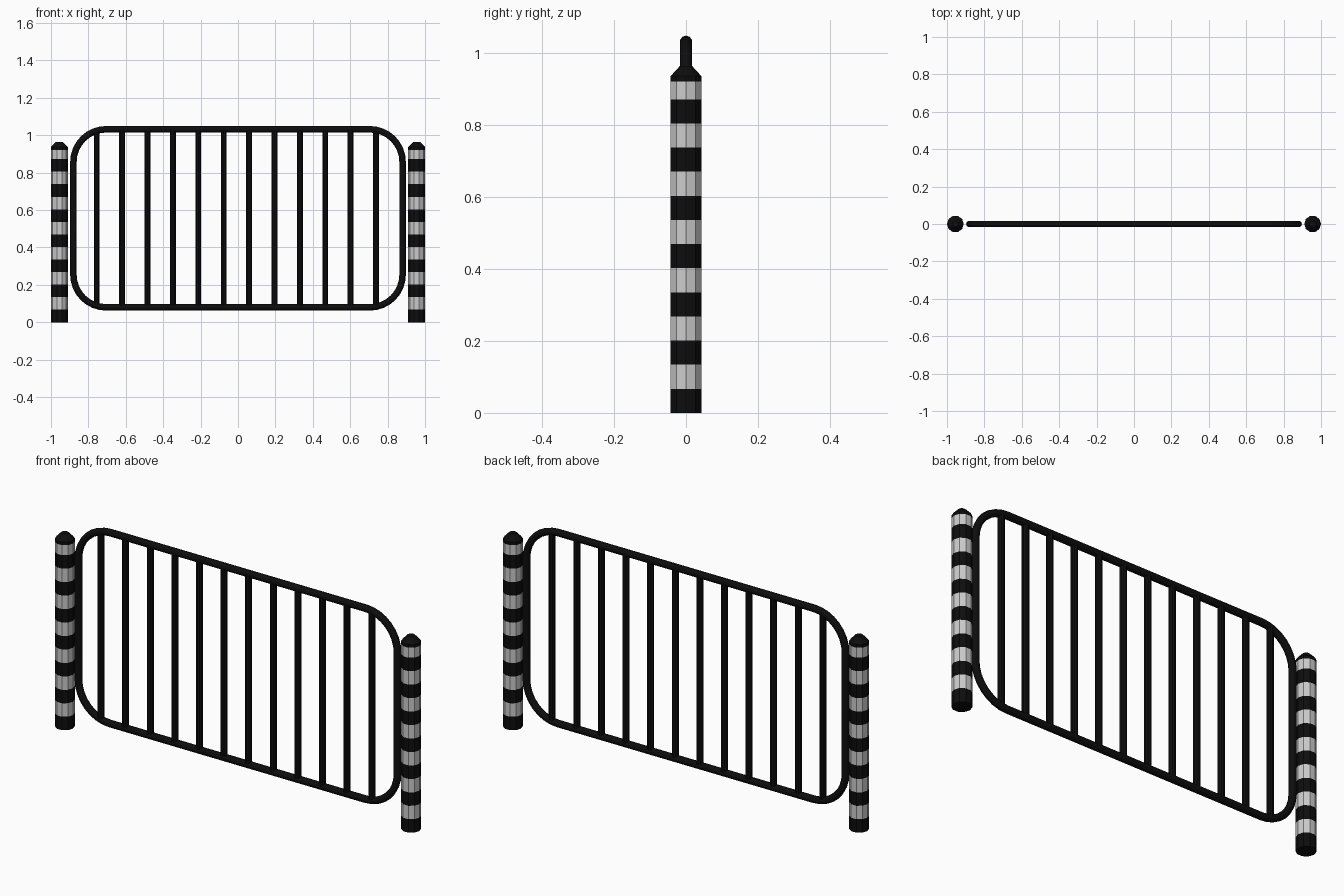
import bpy, bmesh, math

if "Cube" in bpy.data.objects:
    bpy.data.objects.remove(bpy.data.objects["Cube"])


def make_mat(name, v):
    m = bpy.data.materials.new(name)
    m.diffuse_color = (v, v, v, 1)
    m.use_nodes = True
    m.node_tree.nodes["Principled BSDF"].inputs["Base Color"].default_value = m.diffuse_color
    return m


BLACK = make_mat("black_paint", 0.004)
GREY = make_mat("grey_paint", 0.8)


def add_object(name, bm, mats):
    bmesh.ops.recalc_face_normals(bm, faces=bm.faces)
    me = bpy.data.meshes.new(name)
    bm.to_mesh(me)
    bm.free()
    for m in mats:
        me.materials.append(m)
    ob = bpy.data.objects.new(name, me)
    bpy.context.collection.objects.link(ob)
    return ob


def striped_post(name, x, sides=10, r=0.045):
    # lathe profile: (radius, z); bands alternate black and grey, cone cap on top
    band = 0.0671
    profile = [(r, i * band) for i in range(14)]
    profile += [(r, 0.922), (r, 0.937), (0.018, 0.965)]
    bm = bmesh.new()
    rings = []
    for rad, z in profile:
        rings.append([bm.verts.new((x + rad * math.cos(2 * math.pi * k / sides),
                                    rad * math.sin(2 * math.pi * k / sides), z))
                      for k in range(sides)])
    for i, (a, b) in enumerate(zip(rings, rings[1:])):
        for k in range(sides):
            n = (k + 1) % sides
            f = bm.faces.new((a[k], a[n], b[n], b[k]))
            f.material_index = 1 if i % 2 and i < 14 else 0
    bm.faces.new(rings[0])
    bm.faces.new(rings[-1])
    return add_object(name, bm, [BLACK, GREY])


def rounded_frame(name, hx, z0, z1, corner, r, sides=10, steps=8):
    # sweep a round tube along a rounded rectangle in the xz plane
    bm = bmesh.new()
    rings = []
    corners = [(hx - corner, z1 - corner, 0), (corner - hx, z1 - corner, 90),
               (corner - hx, z0 + corner, 180), (hx - corner, z0 + corner, 270)]
    for cx, cz, start in corners:
        for s in range(steps + 1):
            a = math.radians(start + 90 * s / steps)
            ring = []
            for k in range(sides):
                t = 2 * math.pi * k / sides
                d = corner + r * math.cos(t)
                ring.append(bm.verts.new((cx + d * math.cos(a), r * math.sin(t),
                                          cz + d * math.sin(a))))
            rings.append(ring)
    for i, a in enumerate(rings):
        b = rings[(i + 1) % len(rings)]
        for k in range(sides):
            n = (k + 1) % sides
            bm.faces.new((a[k], a[n], b[n], b[k]))
    ob = add_object(name, bm, [BLACK])
    for p in ob.data.polygons:
        p.use_smooth = True
    return ob


# end posts
striped_post("left_post", -0.955)
striped_post("right_post", 0.955)

# gate frame
rounded_frame("gate_frame", 0.88, 0.08, 1.032, 0.175, 0.0175)

# upright bars
for i in range(12):
    bpy.ops.mesh.primitive_cylinder_add(vertices=10, radius=0.0165, depth=0.94,
                                        location=(-0.755 + 0.1357 * i, 0, 0.556))
    bar = bpy.context.object
    bar.name = f"gate_bar_{i + 1}"
    bar.data.materials.append(BLACK)
    bpy.ops.object.shade_smooth_by_angle()
